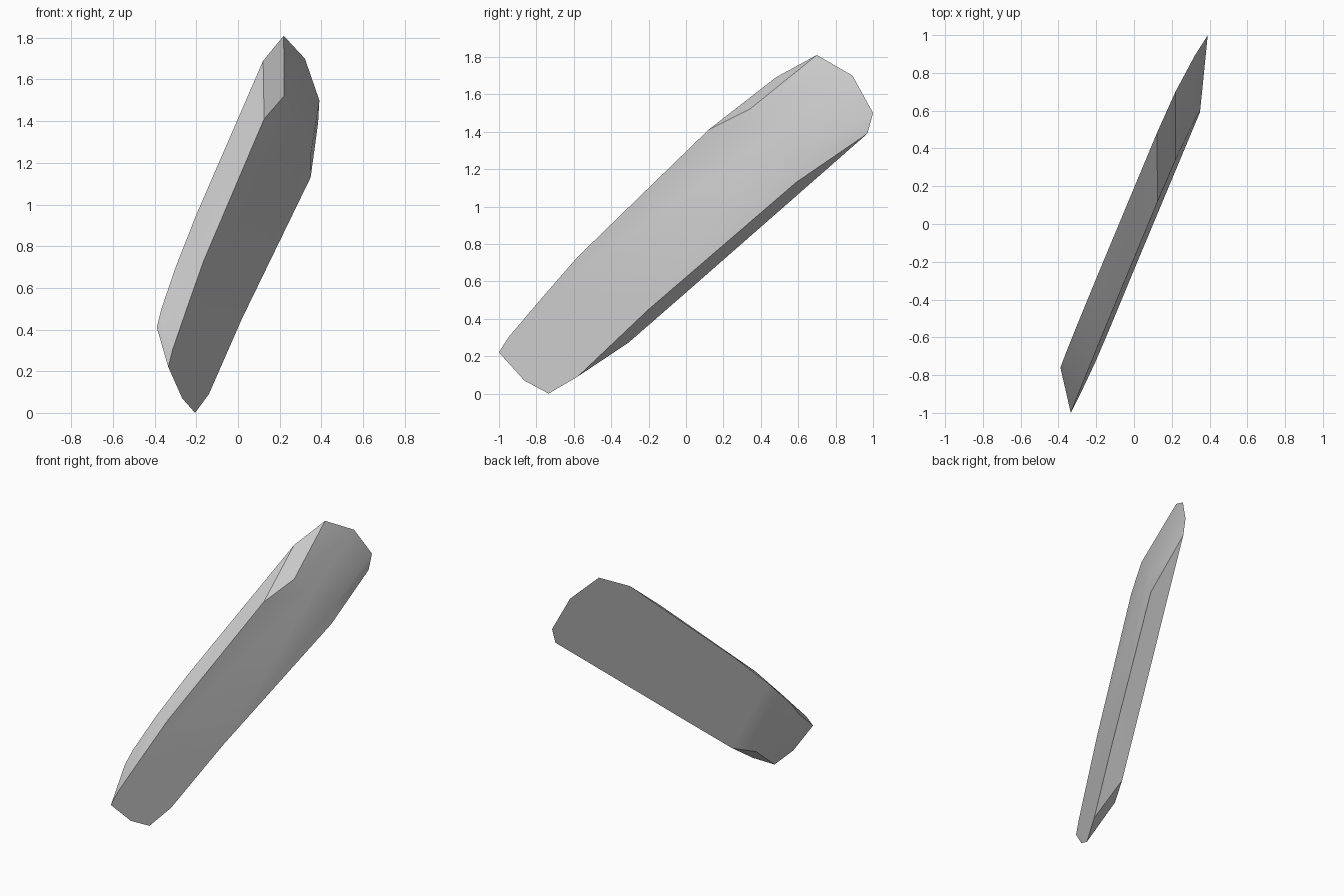
import bpy, bmesh, math

if "Cube" in bpy.data.objects:
    bpy.data.objects.remove(bpy.data.objects["Cube"])

# Matching (y, z) outlines of the two broad, almost flat faces
FRONT = [(-1.0, .22), (-.865, .07), (-.735, 0), (-.58, .09), (-.2, .45),
         (.59, 1.13), (.605, 1.25), (.5, 1.42), (.34, 1.52), (.12, 1.41),
         (-.58, .73), (-.78, .50), (-.95, .30)]
BACK = [(-.76, .41), (-.62, .27), (-.48, .20), (-.31, .27), (0, .54),
        (.97, 1.39), (1.0, 1.5), (.89, 1.70), (.70, 1.81), (.48, 1.69),
        (-.29, .95), (-.53, .70), (-.70, .50)]


def outline(bm, points, slope_y, slope_z, x0):
    """Place an outline on the slanted plane x = x0 + slope_y*y + slope_z*z."""
    return [bm.verts.new((x0 + slope_y * y + slope_z * z, y, z)) for y, z in points]


# Slab: two end faces joined by a chamfered rim
bm = bmesh.new()
front = outline(bm, FRONT, .452, -.039, .126)
back = outline(bm, BACK, .491, -.077, .015)
bm.faces.new(front)
bm.faces.new(back[::-1])
n = len(front)
for i in range(n):
    j = (i + 1) % n
    bm.faces.new((front[j], front[i], back[i], back[j]))
bmesh.ops.recalc_face_normals(bm, faces=bm.faces)

mesh = bpy.data.meshes.new("slanted_slab")
bm.to_mesh(mesh)
bm.free()
slab = bpy.data.objects.new("slanted_slab", mesh)
bpy.context.collection.objects.link(slab)

# Soft shading around the rim, crisp edges at the broad faces
bpy.context.view_layer.objects.active = slab
slab.select_set(True)
bpy.ops.object.shade_smooth_by_angle(angle=math.radians(40))
